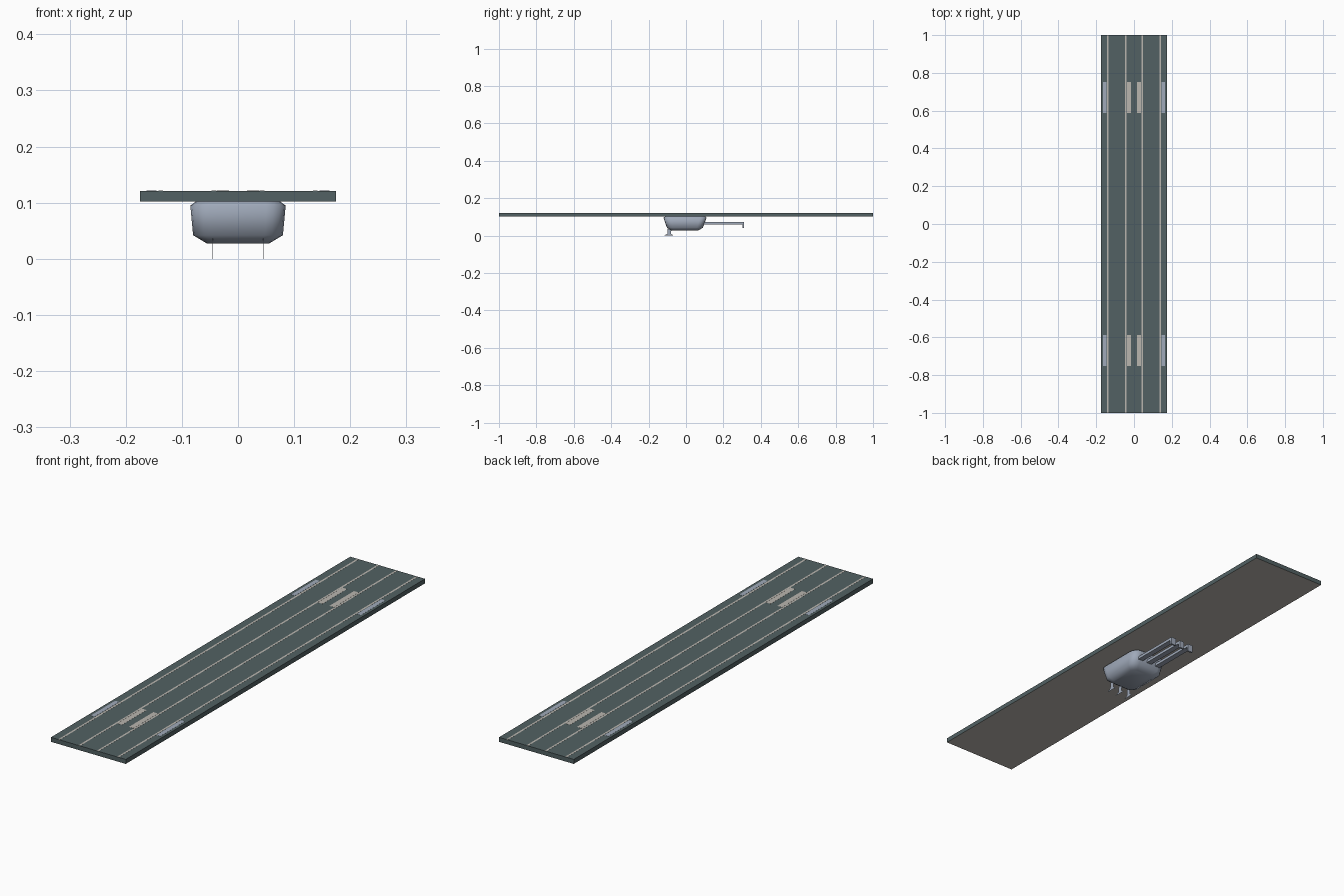
import bpy, bmesh, math

if "Cube" in bpy.data.objects:
    bpy.data.objects.remove(bpy.data.objects["Cube"])


def material(name, rgb):
    m = bpy.data.materials.new(name)
    m.diffuse_color = (*rgb, 1)
    m.use_nodes = True
    m.node_tree.nodes["Principled BSDF"].inputs["Base Color"].default_value = m.diffuse_color
    return m


TEAL = material("dark teal", (0.084, 0.12, 0.125))
BEIGE = material("light beige", (0.49, 0.465, 0.43))
STEEL = material("blue grey", (0.35, 0.40, 0.49))


def finish(name, bm, *mats):
    bmesh.ops.recalc_face_normals(bm, faces=bm.faces)
    me = bpy.data.meshes.new(name)
    bm.to_mesh(me)
    bm.free()
    for m in mats:
        me.materials.append(m)
    ob = bpy.data.objects.new(name, me)
    bpy.context.collection.objects.link(ob)
    return ob


def box(name, x0, x1, y0, y1, z0, z1, *mats):
    bm = bmesh.new()
    bmesh.ops.create_cube(bm, size=1)
    for v in bm.verts:
        v.co = (x1 if v.co.x > 0 else x0, y1 if v.co.y > 0 else y0,
                z1 if v.co.z > 0 else z0)
    return finish(name, bm, *mats)


def side_plate(name, x, pts, width, mat):
    """Outline in the y-z plane, extruded along x."""
    bm = bmesh.new()
    f = bm.faces.new([bm.verts.new((x - width / 2, y, z)) for y, z in pts])
    g = bmesh.ops.extrude_face_region(bm, geom=[f])["geom"]
    bmesh.ops.translate(bm, vec=(width, 0, 0),
                        verts=[v for v in g if isinstance(v, bmesh.types.BMVert)])
    return finish(name, bm, mat)


# long flat deck with a light underside
deck = box("deck", -0.175, 0.175, -1, 1, 0.102, 0.121, TEAL, BEIGE)
for p in deck.data.polygons:
    p.material_index = 1 if p.normal.z < -0.5 else 0

# painted lines and plates on the deck top
for side in (-1, 1):
    for x in (0.043, 0.138):
        c = side * x
        box("deck_line", c - 0.004, c + 0.004, -1, 1, 0.1205, 0.1213, BEIGE)
    for x, w, mat in ((0.027, 0.011, BEIGE), (0.154, 0.009, STEEL)):
        c = side * x
        for end in (-1, 1):
            y = end * 0.67
            box("deck_plate", c - w, c + w, y - 0.082, y + 0.082,
                0.1205, 0.1214, mat)


# hull under the deck: lofted rounded rectangles
def ring(bm, z, hw, y0, y1, r, seg=4):
    vs = []
    corners = ((hw - r, y1 - r), (r - hw, y1 - r), (r - hw, y0 + r), (hw - r, y0 + r))
    for k, (cx, cy) in enumerate(corners):
        for i in range(seg + 1):
            a = math.pi / 2 * (k + i / seg)
            vs.append(bm.verts.new((cx + r * math.cos(a), cy + r * math.sin(a), z)))
    return vs


bm = bmesh.new()
rings = [ring(bm, *s) for s in ((0.027, 0.055, -0.080, 0.065, 0.02),
                                (0.042, 0.080, -0.102, 0.090, 0.032),
                                (0.095, 0.085, -0.120, 0.110, 0.035),
                                (0.102, 0.075, -0.112, 0.102, 0.03))]
for a, b in zip(rings, rings[1:]):
    for i in range(len(a)):
        j = (i + 1) % len(a)
        bm.faces.new((a[i], a[j], b[j], b[i]))
bm.faces.new(rings[0])
bm.faces.new(rings[-1])
hull = finish("hull", bm, STEEL)
for p in hull.data.polygons:
    p.use_smooth = True
hull.data.set_sharp_from_angle(angle=math.radians(75))

# three paper-thin feet at the front and three hooked bars at the back
for x in (-0.045, 0, 0.045):
    side_plate("foot", x, [(-0.098, 0.036), (-0.078, 0.036), (-0.080, 0.010), (-0.068, 0),
                           (-0.118, 0), (-0.100, 0.010)], 0.0003, STEEL)
    side_plate("hooked_bar", x, [(0.08, 0.060), (0.08, 0.072), (0.31, 0.072), (0.31, 0.040),
                                 (0.302, 0.040), (0.302, 0.060)], 0.024, STEEL)
